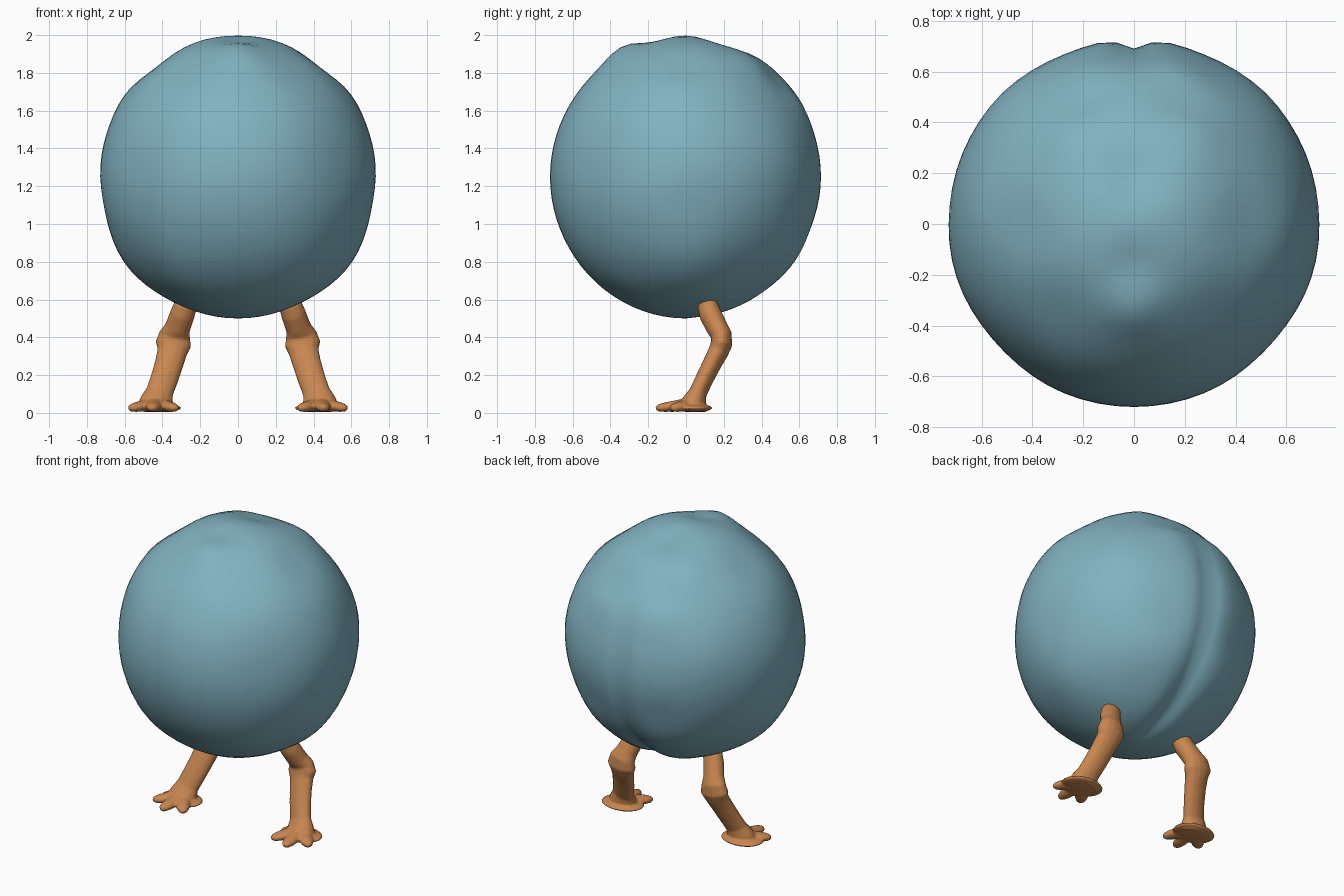
import bpy, bmesh, math
from mathutils import Vector, Matrix

cube = bpy.data.objects.get("Cube")
if cube:
    bpy.data.objects.remove(cube)


def material(name, rgb):
    mat = bpy.data.materials.new(name)
    mat.use_nodes = True
    mat.diffuse_color = (*rgb, 1)
    mat.node_tree.nodes["Principled BSDF"].inputs["Base Color"].default_value = (*rgb, 1)
    return mat


BLUE = material("dusty blue", (0.22, 0.44, 0.53))
ORANGE = material("burnt orange", (0.58, 0.24, 0.08))


def finish(bm, name, mat):
    bmesh.ops.recalc_face_normals(bm, faces=bm.faces)
    for face in bm.faces:
        face.smooth = True
    mesh = bpy.data.meshes.new(name)
    bm.to_mesh(mesh)
    bm.free()
    mesh.materials.append(mat)
    obj = bpy.data.objects.new(name, mesh)
    bpy.context.collection.objects.link(obj)
    return obj


def tube(bm, stations, axis, sides=14):
    """Closed tube through (x, y, z, width radius, depth radius) stations."""
    pts = [Vector(s[:3]) for s in stations]
    rings = []
    for i, (p, s) in enumerate(zip(pts, stations)):
        tangent = (pts[min(i + 1, len(pts) - 1)] - pts[max(i - 1, 0)]).normalized()
        u = tangent.cross(axis).normalized()
        v = u.cross(tangent)
        ring = []
        for k in range(sides):
            a = math.tau * k / sides
            ring.append(bm.verts.new(p + u * s[3] * math.cos(a) + v * s[4] * math.sin(a)))
        rings.append(ring)
    for r0, r1 in zip(rings, rings[1:]):
        for k in range(sides):
            n = (k + 1) % sides
            bm.faces.new((r0[k], r0[n], r1[n], r1[k]))
    bm.faces.new(rings[0])
    bm.faces.new(rings[-1])


# Lumpy round body: direction, height and spread of each swelling or dent
LUMPS = [
    ((0, -0.27, 0.66), 0.014, 0.16), ((0, -0.17, 0.7), -0.022, 0.13),
    ((0, -0.36, 0.66), 0.018, 0.15), ((0, 0.2, 0.7), -0.03, 0.17),
    ((0.25, 0.36, 0.62), 0.016, 0.16), ((0.3, -0.35, 0.55), -0.012, 0.2),
    ((0.2, 0.62, 0.42), 0.016, 0.16), ((0.2, 0.5, 0.52), -0.016, 0.14),
    ((0.57, 0.0, 0.42), 0.008, 0.2), ((0.43, 0.0, 0.57), -0.016, 0.2),
    ((0.7, 0.05, -0.14), -0.008, 0.2), ((0.58, 0.0, -0.48), 0.02, 0.3),
    ((0.3, 0.58, -0.45), 0.018, 0.25), ((0.25, 0.66, -0.27), -0.012, 0.2),
    ((0.35, -0.45, -0.5), 0.012, 0.3), ((0.55, -0.48, 0.1), -0.012, 0.3),
    ((0.5, 0.5, 0.15), 0.01, 0.25),
]


def body_radius(d):
    r = 0.732 + 0.018 * d.z ** 4
    for direction, height, spread in LUMPS:
        for sign in ((1, -1) if direction[0] else (1,)):
            centre = Vector((direction[0] * sign, *direction[1:])).normalized()
            r += height * math.exp(-((d - centre).length / spread) ** 2)
    # Upright crease down the middle of the back
    if d.y > 0:
        fade = max(0, min(1, (0.6 - d.z) / 0.4)) * min(1, d.y / 0.35)
        r -= fade * 0.03 * math.exp(-(d.x / 0.07) ** 2)
        r += fade * 0.006 * math.exp(-((abs(d.x) - 0.2) / 0.1) ** 2)
    # Front and rear are slightly flatter than the sides
    return r - 0.012 * d.y ** 2


bm = bmesh.new()
bmesh.ops.create_uvsphere(bm, u_segments=64, v_segments=40, radius=1)
for v in bm.verts:
    d = v.co.normalized()
    v.co = d * body_radius(d) + Vector((0, 0, 1.25))
finish(bm, "round_body", BLUE)


# Legs: thigh, swollen knee, shin and splayed three-toed foot fused together
LEG = [
    (0.27, 0.105, 0.595, 0.03, 0.03), (0.275, 0.112, 0.575, 0.062, 0.055),
    (0.295, 0.13, 0.52, 0.066, 0.06), (0.32, 0.165, 0.45, 0.068, 0.058),
    (0.335, 0.188, 0.41, 0.084, 0.056), (0.342, 0.188, 0.365, 0.096, 0.058),
    (0.348, 0.172, 0.325, 0.08, 0.054), (0.365, 0.138, 0.26, 0.076, 0.05),
    (0.39, 0.098, 0.18, 0.074, 0.048), (0.415, 0.065, 0.11, 0.073, 0.047),
    (0.43, 0.045, 0.06, 0.09, 0.065), (0.435, 0.035, 0.025, 0.1, 0.075),
]
TOE_TIPS = [(0.575, -0.075), (0.455, -0.16), (0.325, -0.115)]


def leg(name, side):
    bm = bmesh.new()
    tube(bm, LEG, Vector((0, 1, 0)))
    # Flared sole
    pad = Matrix.Translation((0.44, 0.035, 0.026)) @ Matrix.Diagonal((0.142, 0.105, 0.022, 1))
    bmesh.ops.create_uvsphere(bm, u_segments=20, v_segments=12, radius=1, matrix=pad)
    # Tapered toes
    for x, y in TOE_TIPS:
        root = Vector((0.435, 0.045, 0.05))
        tip = Vector((x, y, 0.024))
        stations = []
        for t, w, h in ((0, 0.05, 0.04), (0.45, 0.046, 0.03), (0.75, 0.04, 0.026),
                        (0.92, 0.028, 0.02), (1, 0.01, 0.01)):
            stations.append((*root.lerp(tip, t), w, h))
        tube(bm, stations, Vector((0, 0, 1)))
    for v in bm.verts:
        v.co.x *= side
        v.co.z = max(v.co.z, 0.002)
    obj = finish(bm, name, ORANGE)
    remesh = obj.modifiers.new("fuse", "REMESH")
    remesh.mode = "VOXEL"
    remesh.voxel_size = 0.008
    remesh.use_smooth_shade = True
    smooth = obj.modifiers.new("soften", "SMOOTH")
    smooth.factor = 0.5
    smooth.iterations = 3


leg("left_leg", 1)
leg("right_leg", -1)
